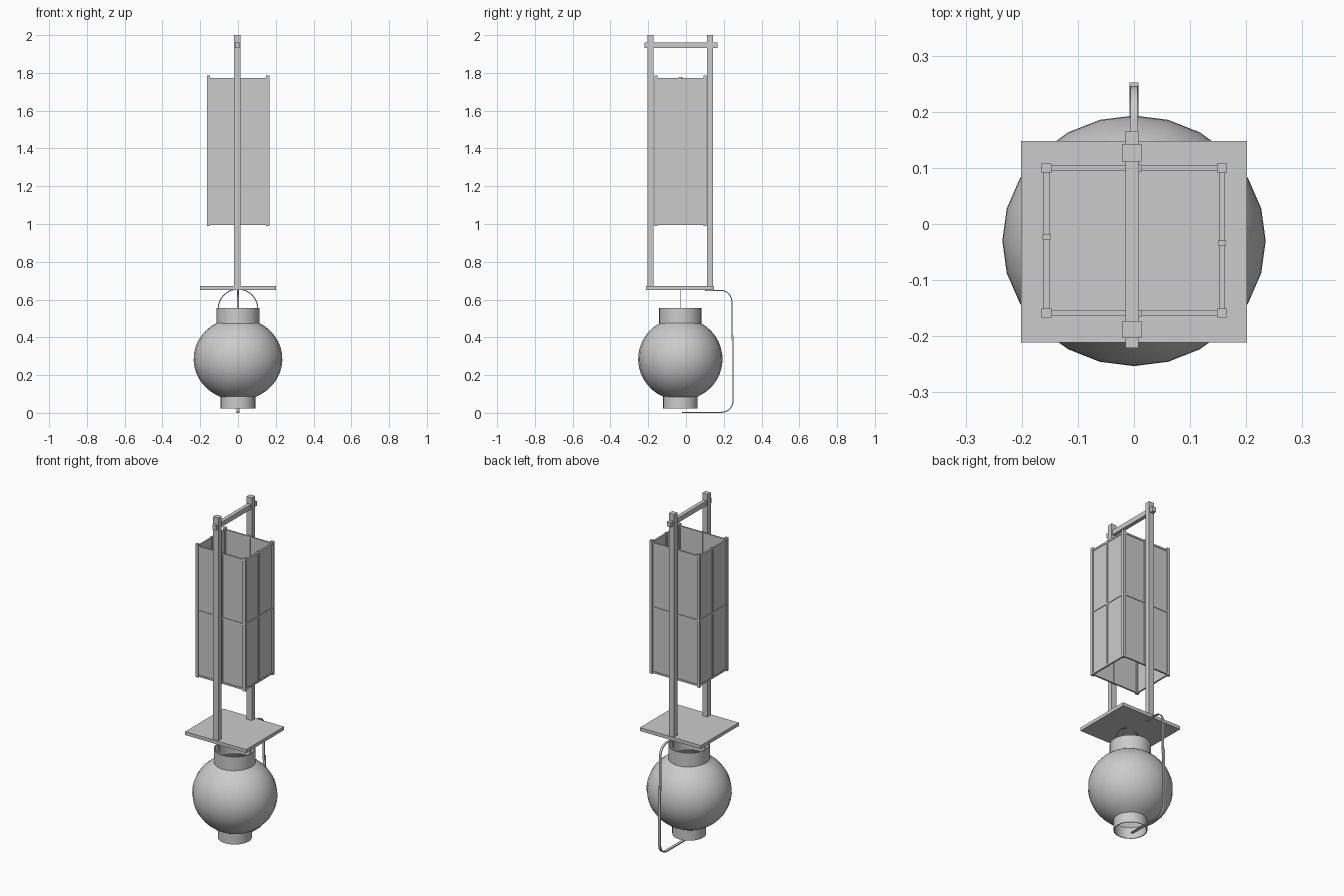
import bpy, bmesh, math
from mathutils import Vector

if "Cube" in bpy.data.objects:
    bpy.data.objects.remove(bpy.data.objects["Cube"])


def make(name, bm, smooth=False):
    bmesh.ops.recalc_face_normals(bm, faces=bm.faces)
    me = bpy.data.meshes.new(name)
    bm.to_mesh(me)
    bm.free()
    ob = bpy.data.objects.new(name, me)
    bpy.context.collection.objects.link(ob)
    if smooth:
        bpy.context.view_layer.objects.active = ob
        ob.select_set(True)
        bpy.ops.object.shade_smooth_by_angle(angle=math.radians(35))
        ob.select_set(False)
    return ob


def box(name, x0, x1, y0, y1, z0, z1):
    bm = bmesh.new()
    bmesh.ops.create_cube(bm, size=1)
    for v in bm.verts:
        v.co = Vector(((x0, x1)[v.co.x > 0], (y0, y1)[v.co.y > 0], (z0, z1)[v.co.z > 0]))
    return make(name, bm)


def cbox(name, x, y, w, d, z0, z1):
    return box(name, x - w / 2, x + w / 2, y - d / 2, y + d / 2, z0, z1)


def lathe(name, profile, cy, sy=1.0, n=24, closed=False):
    # revolve (radius, z) points about the vertical axis
    bm = bmesh.new()
    rings = [[bm.verts.new((r * math.cos(2 * math.pi * i / n),
                            cy + sy * r * math.sin(2 * math.pi * i / n), z))
              for i in range(n)] for r, z in profile]
    pairs = list(zip(rings, rings[1:]))
    if closed:
        pairs.append((rings[-1], rings[0]))
    for a, b in pairs:
        for i in range(n):
            j = (i + 1) % n
            bm.faces.new((a[i], a[j], b[j], b[i]))
    return make(name, bm, True)


def strip(name, path, width, thick):
    # flat bent strip following (y, z) points, lying in the x = 0 plane
    bm = bmesh.new()
    pts = [Vector(p) for p in path]
    rings = []
    for i, p in enumerate(pts):
        t = (pts[min(i + 1, len(pts) - 1)] - pts[max(i - 1, 0)]).normalized()
        nrm = Vector((-t.y, t.x)) * thick / 2
        rings.append([bm.verts.new((sx * width / 2, p.x + s * nrm.x, p.y + s * nrm.y))
                      for sx, s in ((-1, -1), (1, -1), (1, 1), (-1, 1))])
    for a, b in zip(rings, rings[1:]):
        for i in range(4):
            j = (i + 1) % 4
            bm.faces.new((a[i], a[j], b[j], b[i]))
    bm.faces.new(rings[0])
    bm.faces.new(rings[-1])
    return make(name, bm, True)


def arc(cy, cz, r, a0, a1, n=6):
    return [(cy + r * math.cos(math.radians(a0 + (a1 - a0) * i / n)),
             cz + r * math.sin(math.radians(a0 + (a1 - a0) * i / n))) for i in range(n + 1)]


# base plate, two tall posts and the crossbar
box("base_plate", -0.201, 0.201, -0.211, 0.148, 0.651, 0.671)
for name, y in (("back_post", 0.127), ("front_post", -0.188)):
    cbox(name, -0.004, y, 0.034, 0.031, 0.671, 2.0)
box("crossbar", -0.015, 0.008, -0.221, 0.166, 1.931, 1.96)

# square paper lantern frame
X0, X1, Y0, Y1 = -0.156, 0.157, -0.159, 0.1
for x in (X0, X1):
    for y in (Y0, Y1):
        cbox("corner_post", x, y, 0.018, 0.016, 0.99, 1.785)
for z in (1.0, 1.386, 1.769):
    for y in (Y0, Y1):
        box("long_rail", X0, X1, y - 0.005, y + 0.005, z - 0.005, z + 0.005)
    for x in (X0, X1):
        box("side_rail", x - 0.005, x + 0.005, Y0, Y1, z - 0.005, z + 0.005)

# central upright on every side
cbox("side_bar", X0, -0.023, 0.014, 0.009, 0.995, 1.777)
cbox("side_bar", X1, -0.034, 0.014, 0.009, 0.995, 1.777)
for y in (Y0, Y1):
    cbox("middle_bar", 0.005, y, 0.016, 0.012, 0.995, 1.777)

# paper panels
for y in (Y0, Y1):
    cbox("paper_panel", (X0 + X1) / 2, y, X1 - X0, 0.003, 0.998, 1.774)
for x in (X0, X1):
    cbox("paper_panel", x, (Y0 + Y1) / 2, 0.003, Y1 - Y0, 0.998, 1.774)

# round lantern globe and its open collars
CY = -0.03
globe = []
a0, a1, n = math.asin(-0.2 / 0.218), math.asin(0.191 / 0.218), 14
for i in range(n + 1):
    a = a0 + (a1 - a0) * i / n
    globe.append((0.235 * math.cos(a), 0.285 + 0.218 * math.sin(a)))
lathe("globe", globe, CY, 0.951)
for name, r, z0, z1 in (("top_collar", 0.113, 0.473, 0.556), ("bottom_collar", 0.092, 0.024, 0.09)):
    lathe(name, [(r, z0), (r, z1), (r - 0.005, z1), (r - 0.005, z0)], CY, closed=True)

# wire handle over the globe
cu = bpy.data.curves.new("handle", 'CURVE')
cu.dimensions = '3D'
cu.bevel_depth = 0.0025
cu.bevel_resolution = 1
path = [(0.105, 0.51)] + arc(0, 0.55, 0.105, 0, 180, 20) + [(-0.105, 0.51)]
sp = cu.splines.new('POLY')
sp.points.add(len(path) - 1)
for p, (x, z) in zip(sp.points, path):
    p.co = (x, CY, z, 1)
bpy.context.collection.objects.link(bpy.data.objects.new("handle", cu))

# bent support strips behind the globe
strip("upper_strip", [(0.1, 0.649)] + arc(0.183, 0.589, 0.06, 90, 0) + [(0.243, 0.385)], 0.013, 0.005)
strip("lower_strip", [(0.249, 0.41)] + arc(0.189, 0.063, 0.06, 0, -90) + [(-0.02, 0.003)], 0.016, 0.006)
